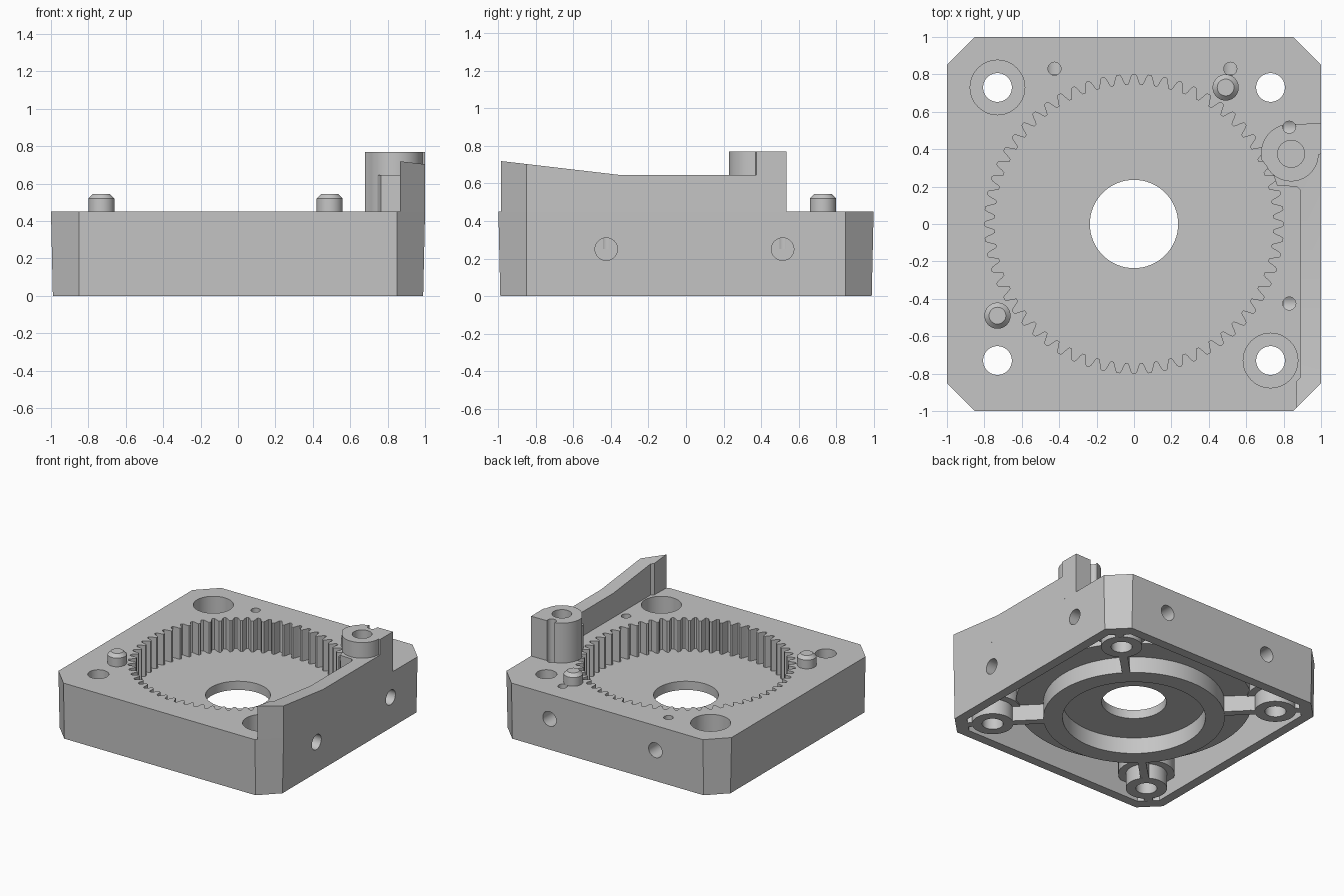
import bpy, bmesh, math
from mathutils import Matrix

if "Cube" in bpy.data.objects:
    bpy.data.objects.remove(bpy.data.objects["Cube"], do_unlink=True)

grey = bpy.data.materials.new("plain grey")
grey.use_nodes = True
COLOUR = (0.56, 0.56, 0.56, 1)
grey.diffuse_color = COLOUR
grey.node_tree.nodes["Principled BSDF"].inputs["Base Color"].default_value = COLOUR


def make(name, bm):
    bmesh.ops.recalc_face_normals(bm, faces=bm.faces)
    mesh = bpy.data.meshes.new(name)
    bm.to_mesh(mesh)
    bm.free()
    mesh.materials.append(grey)
    ob = bpy.data.objects.new(name, mesh)
    bpy.context.collection.objects.link(ob)
    return ob


def prism(name, outline, z0, z1, lower=None):
    bm = bmesh.new()
    low = [bm.verts.new((x, y, z0)) for x, y in lower or outline]
    top = [bm.verts.new((x, y, z1)) for x, y in outline]
    bm.faces.new(low[::-1])
    bm.faces.new(top)
    n = len(low)
    for i in range(n):
        j = (i + 1) % n
        bm.faces.new((low[i], low[j], top[j], top[i]))
    return make(name, bm)


def cyl(name, x, y, r, z0, z1, r_top=None, sides=48):
    bm = bmesh.new()
    bmesh.ops.create_cone(bm, cap_ends=True, segments=sides, radius1=r,
                          radius2=r if r_top is None else r_top, depth=z1 - z0,
                          matrix=Matrix.Translation((x, y, (z0 + z1) / 2)))
    return make(name, bm)


def box(name, x0, x1, y0, y1, z0, z1, turn=0.0):
    ob = prism(name, [(x0, y0), (x1, y0), (x1, y1), (x0, y1)], z0, z1)
    ob.data.transform(Matrix.Rotation(turn, 4, "Z"))
    return ob


def combine(target, other, operation):
    mod = target.modifiers.new("combine", "BOOLEAN")
    mod.operation, mod.solver, mod.object = operation, "EXACT", other
    graph = bpy.context.evaluated_depsgraph_get()
    mesh = bpy.data.meshes.new_from_object(target.evaluated_get(graph))
    target.modifiers.clear()
    target.data = mesh
    bpy.data.objects.remove(other, do_unlink=True)


def add(target, other):
    combine(target, other, "UNION")


def cut(target, other):
    combine(target, other, "DIFFERENCE")


def octagon(half, c):
    return [(half, -c), (half, c), (c, half), (-c, half),
            (-half, c), (-half, -c), (-c, -half), (c, -half)]


TOP, FLOOR, UNDER = 0.45, 0.2, 0.13
CORNER = 0.73
SIDE_HOLES = (-0.425, 0.515)
CORNERS = [(sx * CORNER, sy * CORNER) for sx in (-1, 1) for sy in (-1, 1)]

# Chamfered housing with slight draft, hollow from below
body = prism("housing", octagon(1.0, 0.85), 0, TOP, octagon(0.99, 0.85))
cut(body, prism("cavity", octagon(0.915, 0.8), -0.1, 0.39))

# Gear drum and broad bearing ring
add(body, cyl("drum", 0, 0, 0.86, UNDER, 0.42, sides=96))
add(body, cyl("bearing_ring", 0, 0, 0.66, 0, 0.17, sides=96))

# Diagonal ribs
for k in range(4):
    turn = math.radians(45 + 90 * k)
    add(body, box("inner_rib", 0.6, 1.25, -0.03, 0.03, 0.001, 0.16, turn))
    add(body, box("corner_rib", 0.83, 1.25, -0.031, 0.031, 0.002, 0.41, turn))

# Corner bosses, wider above
for x, y in CORNERS:
    add(body, cyl("boss", x, y, 0.15, 0, 0.42))
    add(body, cyl("wide_boss", x, y, 0.205, 0.12, 0.415))

# Lumps around the side screw holes
for p in SIDE_HOLES:
    add(body, box("lump", p - 0.1, p + 0.1, 0.77, 0.95, 0.15, 0.412))
    add(body, box("lump", 0.77, 0.95, p - 0.1, p + 0.1, 0.15, 0.413))

# Internal gear pocket
TEETH, STEPS = 60, 10
gear = []
for i in range(TEETH * STEPS):
    wave = max(-1, min(1, 1.5 * math.cos(math.tau * i / STEPS)))
    r = 0.772 + 0.027 * wave
    a = math.tau * i / (TEETH * STEPS) + math.pi / 2
    gear.append((r * math.cos(a), r * math.sin(a)))
cut(body, prism("gear_cutter", gear, FLOOR, 0.6))

# Bearing recess and centre hole
cut(body, cyl("recess_cutter", 0, 0, 0.52, -0.1, UNDER, sides=96))
cut(body, cyl("centre_cutter", 0, 0, 0.236, -0.1, 0.6, sides=64))

# Corner screw holes, two of them counterbored
for x, y in CORNERS:
    cut(body, cyl("screw_cutter", x, y, 0.077, -0.1, 0.6))
    if x * y < 0:
        cut(body, cyl("counterbore_cutter", x, y, 0.146, 0.19, 0.6))

# Side screw holes with a small vertical hole above each
for p in SIDE_HOLES:
    for axis, place in (("X", (p, 0.925, 0.25)), ("Y", (0.925, p, 0.25))):
        hole = cyl("side_cutter", 0, 0, 0.06, -0.125, 0.125, sides=32)
        hole.data.transform(Matrix.Translation(place) @ Matrix.Rotation(math.pi / 2, 4, axis))
        cut(body, hole)
    cut(body, cyl("vent_cutter", p, 0.83, 0.035, 0.25, 0.6, sides=24))
    cut(body, cyl("vent_cutter", 0.83, p, 0.035, 0.25, 0.6, sides=24))

# Locating pins with chamfered tips
pins = []
for name, x, y in (("front_pin", -CORNER, -0.49), ("back_pin", 0.49, CORNER)):
    pin = cyl(name, x, y, 0.07, 0.42, 0.52)
    add(pin, cyl("tip", x, y, 0.07, 0.52, 0.545, 0.045))
    pins.append(pin)

# Sloped side arm: plan shape crossed with side profile
arm = prism("side_arm", [(1.0, -0.85), (1.0, 0.4), (0.7, 0.4), (0.765, 0.205), (0.87, 0.2),
                         (0.89, 0.18), (0.89, -0.82), (0.87, -0.84), (0.865, -0.985)], 0.448, 0.9)
side = prism("side_profile", [(-0.99, 0.4), (0.42, 0.4), (0.42, 0.645),
                              (-0.35, 0.645), (-0.99, 0.72)], 0.5, 1.1)
# Swap axes so the profile lies in the y-z plane
side.data.transform(Matrix(((0, 0, 1, 0), (1, 0, 0, 0), (0, 1, 0, 0), (0, 0, 0, 1))))
combine(arm, side, "INTERSECT")

# Rounded post with a squared back corner and blind hole
post = cyl("post", 0.84, 0.375, 0.147, 0.448, 0.77, sides=64)
shoulder = [(0.84 + 0.162 * math.cos(math.radians(a)), 0.375 + 0.162 * math.sin(math.radians(a)))
            for a in range(100, 191, 10)]
add(post, prism("post_block", [(1.0, 0.375), (1.0, 0.537)] + shoulder + [(0.73, 0.28)], 0.448, 0.77))
cut(post, cyl("post_bore", 0.84, 0.375, 0.072, 0.5, 0.9))
cut(post, cyl("post_notch", 0.83, 0.52, 0.035, 0.4, 0.9, sides=24))
cut(arm, cyl("arm_bore", 0.84, 0.375, 0.1, 0.4, 0.9))

# Smooth round walls, keep edges sharp
for ob in [body, arm, post] + pins:
    bpy.ops.object.select_all(action="DESELECT")
    ob.select_set(True)
    bpy.context.view_layer.objects.active = ob
    bpy.ops.object.shade_smooth_by_angle(angle=math.radians(30))
